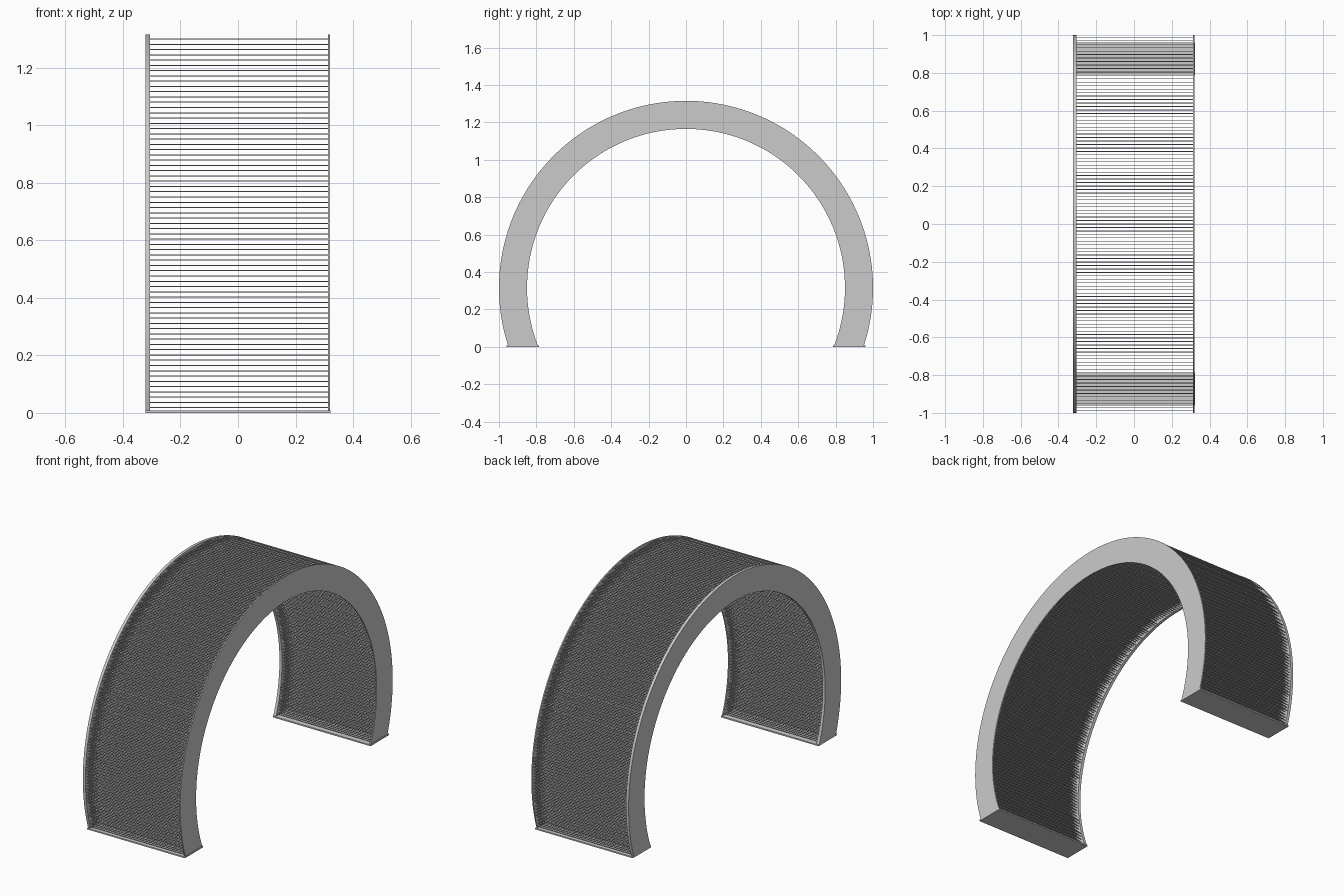
import bpy, bmesh, math

if "Cube" in bpy.data.objects:
    bpy.data.objects.remove(bpy.data.objects["Cube"], do_unlink=True)

HUB = 0.315          # height of the arch centre
R_OUT, R_IN = 1.0, 0.85
PITCH = 0.0183       # rod spacing
ROD_R = 0.002
X_MIN, X_MAX = -0.305, 0.312

grey = bpy.data.materials.new("plain grey")
grey.use_nodes = True
colour = (0.6, 0.6, 0.6, 1)
grey.diffuse_color = colour
grey.node_tree.nodes["Principled BSDF"].inputs["Base Color"].default_value = colour


def finish(name, bm):
    bmesh.ops.recalc_face_normals(bm, faces=bm.faces)
    mesh = bpy.data.meshes.new(name)
    bm.to_mesh(mesh)
    bm.free()
    mesh.materials.append(grey)
    obj = bpy.data.objects.new(name, mesh)
    bpy.context.collection.objects.link(obj)
    return obj


def arch_plate(name, x0, x1, steps=96):
    """Flat arch-shaped side plate, cut level at the foot."""
    bm = bmesh.new()
    rings = []
    for i in range(steps + 1):
        t = i / steps
        ring = []
        for x, r in ((x0, R_IN), (x0, R_OUT), (x1, R_OUT), (x1, R_IN)):
            dip = math.asin(HUB / r)
            a = -dip + t * (math.pi + 2 * dip)
            ring.append(bm.verts.new((x, r * math.cos(a), HUB + r * math.sin(a))))
        rings.append(ring)
    for a, b in zip(rings, rings[1:]):
        for k in range(4):
            n = (k + 1) % 4
            bm.faces.new((a[k], a[n], b[n], b[k]))
    bm.faces.new(rings[0])
    bm.faces.new(rings[-1])
    return finish(name, bm)


def box(name, lo, hi):
    bm = bmesh.new()
    bmesh.ops.create_cube(bm, size=1)
    for v in bm.verts:
        v.co = [(a + b) / 2 + c * (b - a) for a, b, c in zip(lo, hi, v.co)]
    return finish(name, bm)


# Side plates
arch_plate("right_side_plate", -0.322, X_MIN)
arch_plate("left_side_plate", X_MAX, 0.319)

# Foot plates
box("front_foot_plate", (-0.322, -0.96, 0), (0.322, -0.787, 0.008))
box("back_foot_plate", (-0.322, 0.787, 0), (0.322, 0.96, 0.008))

# Bundle of thin rods filling the arch section on a square grid
bm = bmesh.new()
SIDES = 6
rows = int((HUB + R_OUT) / PITCH) + 1
cols = int(R_OUT / PITCH) + 1
for row in range(1, rows):
    z = row * PITCH
    for col in range(-cols, cols + 1):
        y = col * PITCH
        if not R_IN + ROD_R < math.hypot(y, z - HUB) < R_OUT - ROD_R:
            continue
        ends = []
        for x in (X_MIN, X_MAX):
            ends.append([bm.verts.new((x, y + ROD_R * math.cos(math.tau * k / SIDES),
                                       z + ROD_R * math.sin(math.tau * k / SIDES)))
                         for k in range(SIDES)])
        for k in range(SIDES):
            n = (k + 1) % SIDES
            bm.faces.new((ends[0][k], ends[0][n], ends[1][n], ends[1][k])).smooth = True
finish("rod_bundle", bm)
